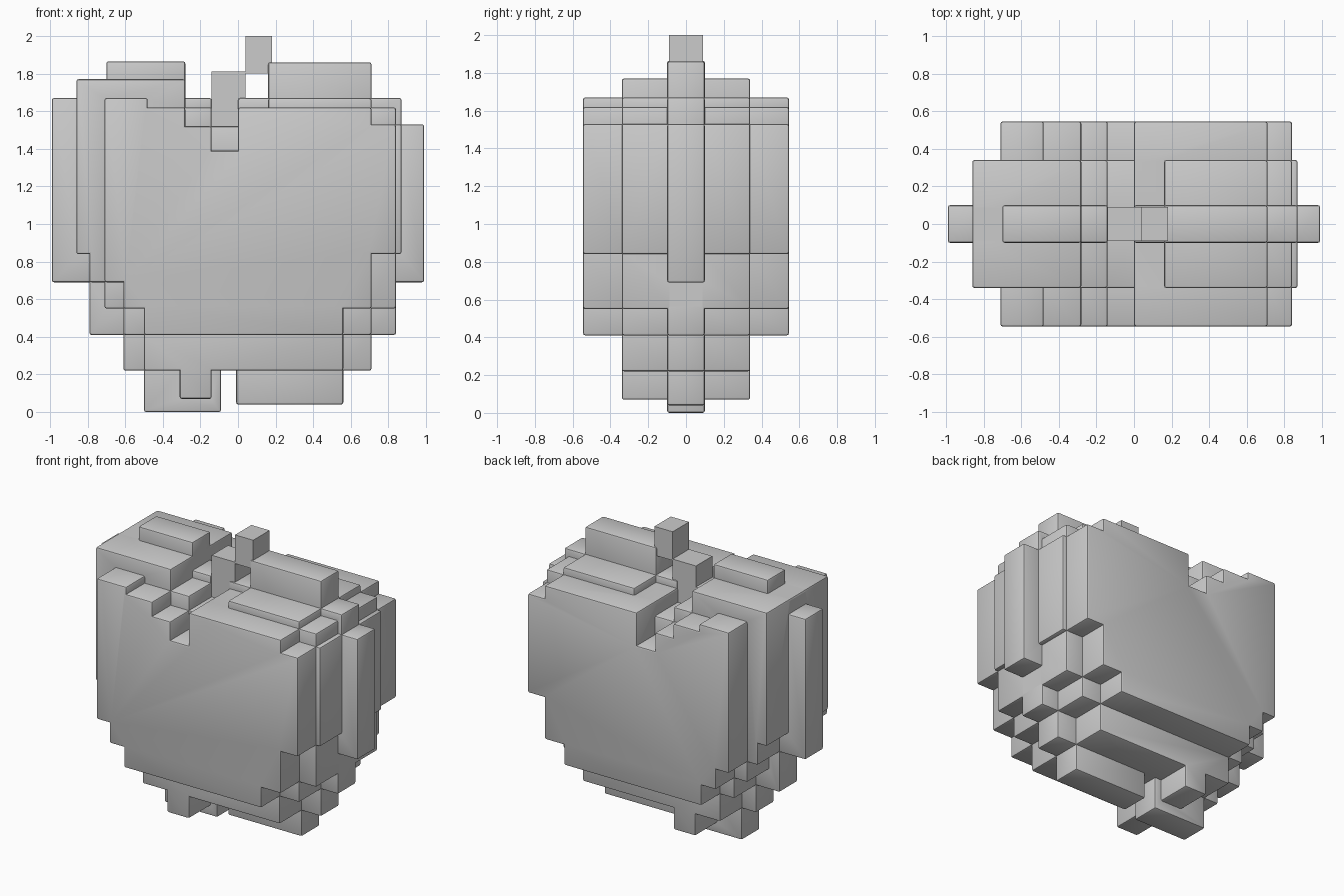
import bpy, bmesh

if "Cube" in bpy.data.objects:
    bpy.data.objects.remove(bpy.data.objects["Cube"])


def bevel_convex(bm, width):
    bmesh.ops.recalc_face_normals(bm, faces=bm.faces)
    edges = [e for e in bm.edges
             if e.is_convex and e.calc_face_angle(0) > 0.5]
    bmesh.ops.bevel(bm, geom=edges, offset=width, offset_type='OFFSET',
                    segments=2, profile=0.5, affect='EDGES')


def make_object(name, bm):
    mesh = bpy.data.meshes.new(name)
    bm.to_mesh(mesh)
    bm.free()
    ob = bpy.data.objects.new(name, mesh)
    bpy.context.collection.objects.link(ob)
    return ob


def stepped(start, rows):
    """Walk along x: rows are (end x, height), giving a stair outline."""
    pts, x = [], start
    for end, z in rows:
        pts += [(x, z), (end, z)]
        x = end
    return pts


def slab(name, half_depth, start, top, bottom, width=0.012):
    """Extrude a stair-edged outline evenly to both sides of y = 0."""
    outline = stepped(start, top) + stepped(start, bottom)[::-1]
    bm = bmesh.new()
    face = bm.faces.new([bm.verts.new((x, -half_depth, z)) for x, z in outline])
    new = bmesh.ops.extrude_face_region(bm, geom=[face])['geom']
    verts = [v for v in new if isinstance(v, bmesh.types.BMVert)]
    bmesh.ops.translate(bm, verts=verts, vec=(0, 2 * half_depth, 0))
    bevel_convex(bm, width)
    return make_object(name, bm)


def block(name, x0, x1, y, z0, z1, width=0.0):
    bm = bmesh.new()
    bmesh.ops.create_cube(bm, size=1)
    for v in bm.verts:
        v.co = ((x0 + x1) / 2 + v.co.x * (x1 - x0), v.co.y * 2 * y,
                (z0 + z1) / 2 + v.co.z * (z1 - z0))
    if width:
        bevel_convex(bm, width)
    return make_object(name, bm)


# Widest slab: the big front and back faces
body = slab("fruit_body", 0.545, -0.71,
            [(-0.48, 1.67), (-0.28, 1.62), (-0.14, 1.52), (0, 1.39),
             (0.71, 1.62), (0.84, 1.53)],
            [(-0.61, 0.69), (-0.5, 0.55), (0.56, 0.41), (0.71, 0.55),
             (0.84, 0.84)])

# Middle slab: second step all round, with one foot below
middle = slab("fruit_middle", 0.34, -0.86,
              [(-0.28, 1.77), (-0.14, 1.62), (0, 1.52), (0.16, 1.62),
               (0.71, 1.67), (0.84, 1.62), (0.87, 1.53)],
              [(-0.79, 0.84), (-0.71, 0.69), (-0.61, 0.55), (-0.5, 0.41),
               (-0.31, 0.22), (-0.14, 0.07), (0.56, 0.22), (0.71, 0.41),
               (0.84, 0.55), (0.87, 0.84)])

# Core slab: tallest and widest step, with two feet below
core = slab("fruit_core", 0.10, -0.99,
            [(-0.86, 1.67), (-0.70, 1.77), (-0.28, 1.865), (-0.14, 1.67),
             (0, 1.52), (0.16, 1.67), (0.71, 1.86), (0.87, 1.67),
             (0.99, 1.53)],
            [(-0.79, 0.69), (-0.61, 0.41), (-0.5, 0.22), (-0.09, 0.0),
             (-0.01, 0.22), (0.56, 0.04), (0.71, 0.22), (0.84, 0.41),
             (0.99, 0.69)])

# Merge the three slabs into one clean skin
bpy.context.view_layer.objects.active = body
for part in (middle, core):
    mod = body.modifiers.new("merge", 'BOOLEAN')
    mod.operation = 'UNION'
    mod.solver = 'EXACT'
    mod.object = part
    bpy.ops.object.modifier_apply(modifier=mod.name)
    bpy.data.objects.remove(part)

body.select_set(True)
bpy.ops.object.shade_smooth_by_angle()

# Two-block stem, sharp edged
block("stem_base", -0.14, 0.04, 0.09, 1.50, 1.81)
block("stem_tip", 0.04, 0.18, 0.09, 1.80, 2.0)
